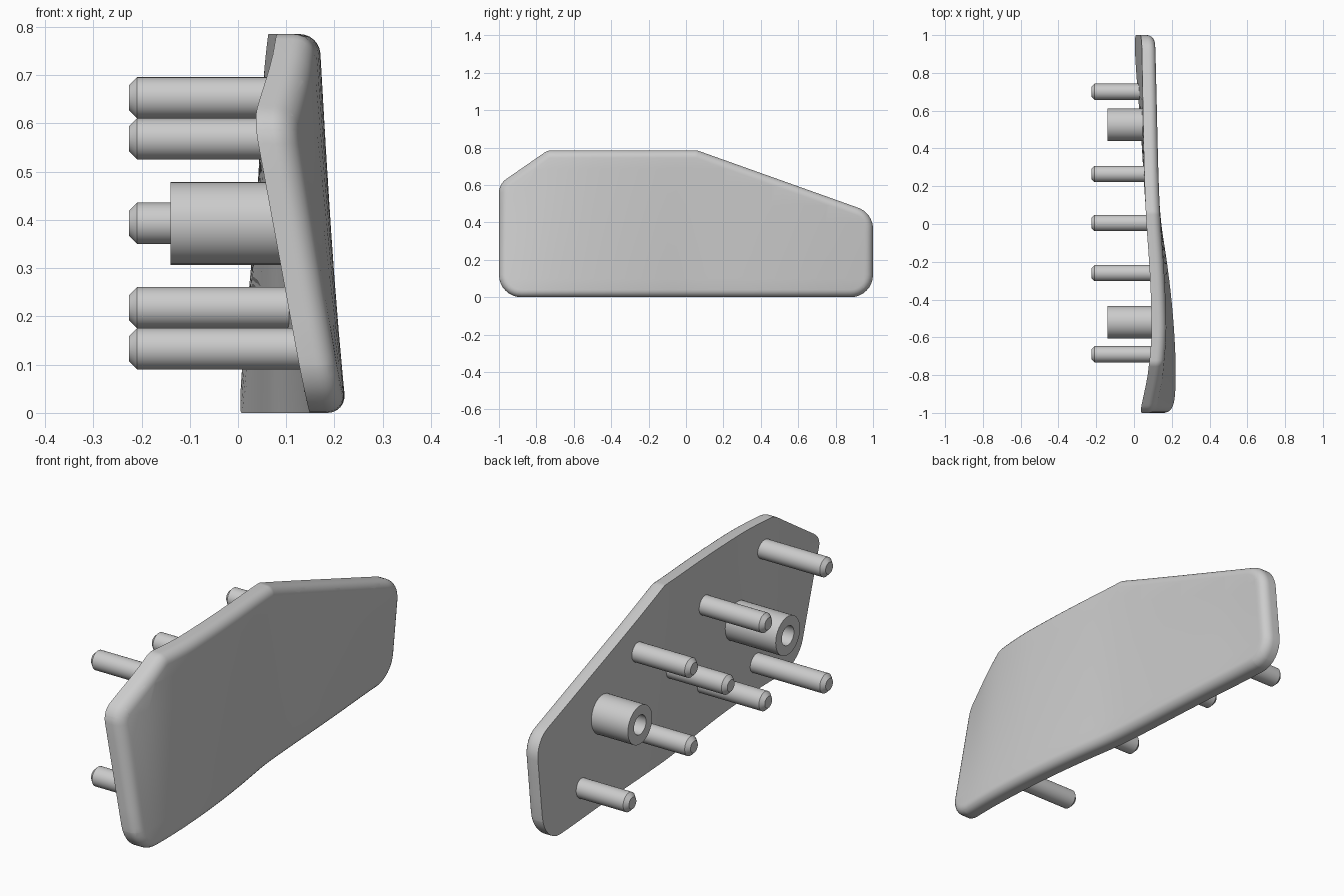
import bpy, bmesh, math
from mathutils import Vector

cube = bpy.data.objects.get("Cube")
if cube:
    bpy.data.objects.remove(cube, do_unlink=True)

grey = bpy.data.materials.new("plain grey")
grey.use_nodes = True
colour = (0.6, 0.6, 0.6, 1)
grey.diffuse_color = colour
grey.node_tree.nodes["Principled BSDF"].inputs["Base Color"].default_value = colour

THICK, FILLET, HEIGHT = 0.075, 0.04, 0.785

# Warp of the plate's back face along its bottom and top, from y = -1 to y = 1
BOTTOM = [.145, .15, .142, .125, .10, .07, .054, .042, .028, .012, 0]
TOP = [0, .068, .092, .09, .08, .066, .057, .053, .054, .06, .07]


def spline(values, y):
    """Smooth curve through evenly spaced values."""
    last = len(values) - 1
    u = min(max((y + 1) / 2 * last, 0), last - 1e-6)
    i = int(u)
    t = u - i
    a, b = values[i], values[i + 1]
    before = values[i - 1] if i else 2 * a - b
    after = values[i + 2] if i + 2 <= last else 2 * b - a
    m, n = (b - before) / 2, (after - a) / 2
    return a + t * (m + t * (3 * (b - a) - 2 * m - n + t * (2 * (a - b) + m + n)))


def warp(y, z):
    low, high = spline(BOTTOM, y), spline(TOP, y)
    return low + (high - low) * z / HEIGHT


# Plate outline: corner (y, z) and its radius
CORNERS = [(-1, 0, .12), (1, 0, .12), (1, .45, .12),
           (.06, HEIGHT, .06), (-.74, HEIGHT, .06), (-1, .605, .09)]


def outline(inset, steps=8):
    points = []
    for i, (y, z, r) in enumerate(CORNERS):
        p = Vector((y, z))
        d_in = (p - Vector(CORNERS[i - 1][:2])).normalized()
        d_out = (Vector(CORNERS[(i + 1) % len(CORNERS)][:2]) - p).normalized()
        turn = d_in.angle(d_out)
        centre = p + (d_out - d_in).normalized() * r / math.cos(turn / 2)
        start = math.atan2(-d_in.x, d_in.y)
        for k in range(steps + 1):
            a = start + turn * k / steps
            points.append(centre + (r - inset) * Vector((math.cos(a), math.sin(a))))
    return points


def finish(bm, name):
    bmesh.ops.recalc_face_normals(bm, faces=bm.faces)
    mesh = bpy.data.meshes.new(name)
    bm.to_mesh(mesh)
    bm.free()
    mesh.materials.append(grey)
    obj = bpy.data.objects.new(name, mesh)
    bpy.context.collection.objects.link(obj)
    bpy.ops.object.select_all(action="DESELECT")
    obj.select_set(True)
    bpy.context.view_layer.objects.active = obj
    bpy.ops.object.shade_smooth_by_angle(angle=math.radians(32))


def bridge(bm, rings):
    for a, b in zip(rings, rings[1:]):
        for i in range(len(a)):
            j = (i + 1) % len(a)
            bm.faces.new((a[i], a[j], b[j], b[i]))
    bm.faces.new(rings[0])
    bm.faces.new(rings[-1])


# Plate: sharp back edge, rounded front edge, then cut into a grid and warped
def build_plate():
    bm = bmesh.new()
    levels = [(0, 0)]
    for k in range(7):
        a = math.pi / 2 * k / 6
        levels.append((FILLET * (1 - math.cos(a)), THICK - FILLET * (1 - math.sin(a))))
    bridge(bm, [[bm.verts.new((x, p.x, p.y)) for p in outline(inset)]
                for inset, x in levels])
    cuts = [((0, -1 + k * .05, 0), (0, 1, 0)) for k in range(1, 40)]
    cuts += [((0, 0, HEIGHT * k / 8), (0, 0, 1)) for k in range(1, 8)]
    for point, normal in cuts:
        bmesh.ops.bisect_plane(bm, geom=bm.verts[:] + bm.edges[:] + bm.faces[:],
                               dist=1e-5, plane_co=point, plane_no=normal)
    for v in bm.verts:
        v.co.x += warp(v.co.y, v.co.z)
    finish(bm, "curved_plate")


# Turned part along x from a profile of (x, radius), capped at both ends
def turned(name, profile, y, z, sides=32):
    bm = bmesh.new()
    angles = [2 * math.pi * i / sides for i in range(sides)]
    bridge(bm, [[bm.verts.new((x, y + r * math.cos(a), z + r * math.sin(a)))
                 for a in angles] for x, r in profile])
    finish(bm, name)


build_plate()

# Pins with chamfered tips
MID = .393
PINS = [(-.69, .26), (-.69, -.26), (-.26, .175), (-.26, -.175),
        (.005, 0), (.265, .175), (.265, -.175), (.7, -.26)]
for i, (y, dz) in enumerate(PINS):
    z = MID + dz
    turned(f"pin_{i + 1}", [(-.226, .026), (-.209, .043), (warp(y, z) + .03, .043)], y, z)

# Hollow bosses
for name, y in (("front_boss", -.52), ("back_boss", .525)):
    base = warp(y, MID)
    turned(name, [(base, .043), (-.14, .043), (-.14, .086), (base + .03, .086)], y, MID)
